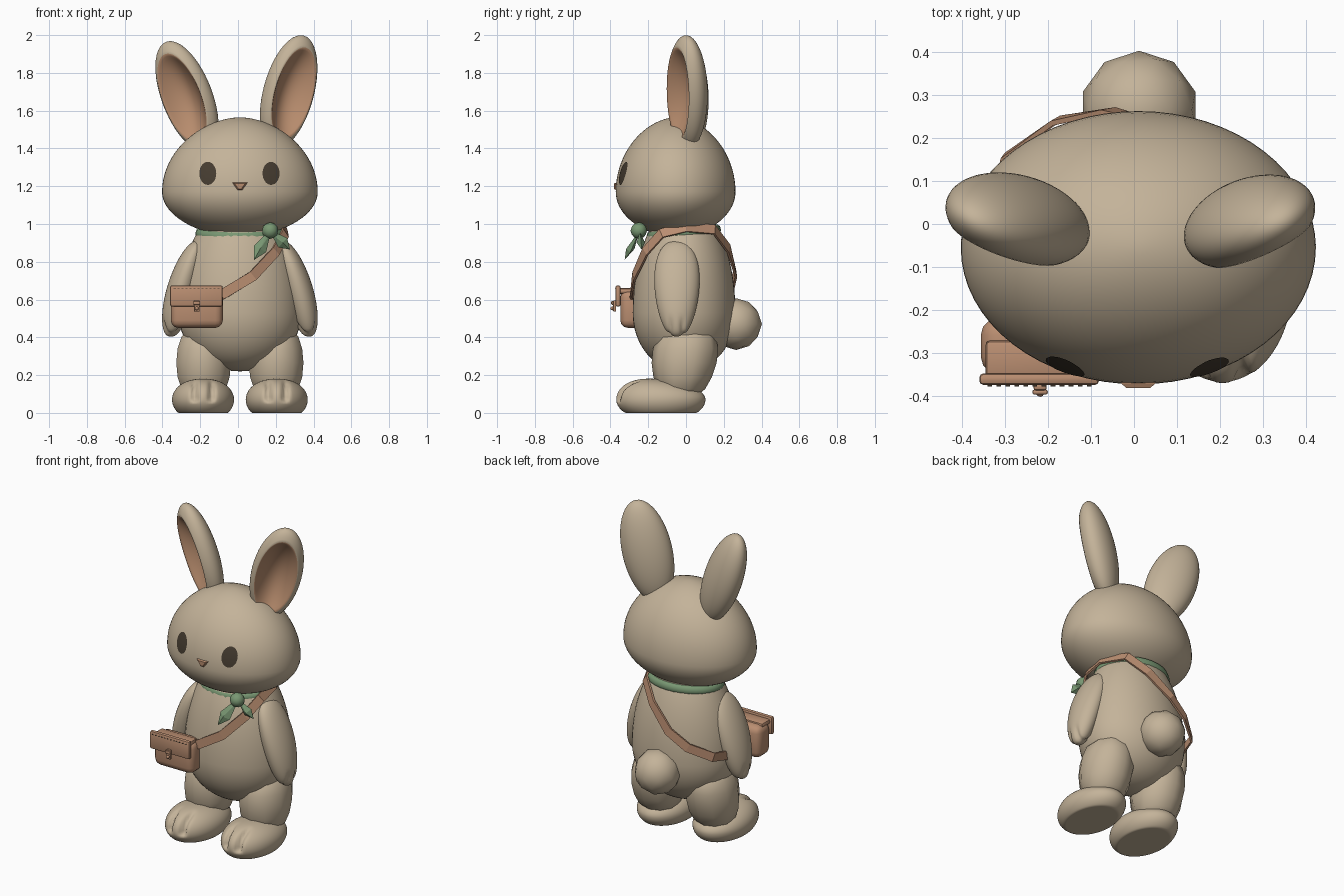
import bpy
import bmesh
import math
from mathutils import Matrix, Vector
from mathutils.bvhtree import BVHTree

cube = bpy.data.objects.get("Cube")
if cube:
    bpy.data.objects.remove(cube)

CX = 0.01  # mirror plane of the body


def material(name, rgb):
    m = bpy.data.materials.new(name)
    m.use_nodes = True
    m.diffuse_color = (*rgb, 1)
    for node in m.node_tree.nodes:
        if node.type == 'BSDF_PRINCIPLED':
            node.inputs["Base Color"].default_value = (*rgb, 1)
    return m


FUR = material("fur beige", (0.55, 0.45, 0.32))
PINK = material("ear peach", (0.48, 0.265, 0.155))
LEATHER = material("leather tan", (0.49, 0.27, 0.165))
GREEN = material("scarf green", (0.19, 0.31, 0.17))
DARK = material("eye dark brown", (0.06, 0.045, 0.03))


def finish(name, bm, *mats, smooth=True, sharp=None):
    bmesh.ops.recalc_face_normals(bm, faces=bm.faces)
    mesh = bpy.data.meshes.new(name)
    for f in bm.faces:
        f.smooth = smooth
    bm.to_mesh(mesh)
    bm.free()
    if sharp:
        mesh.set_sharp_from_angle(angle=math.radians(sharp))
    for m in mats:
        mesh.materials.append(m)
    obj = bpy.data.objects.new(name, mesh)
    bpy.context.collection.objects.link(obj)
    return obj


def blob(name, mat, shape, u=48, v=32):
    """Unit sphere reshaped by a function of its points."""
    bm = bmesh.new()
    bmesh.ops.create_uvsphere(bm, u_segments=u, v_segments=v, radius=1)
    for vert in bm.verts:
        vert.co = shape(vert.co.copy())
    return finish(name, bm, mat)


def swell(p, power):
    """Make the rings fuller (power < 1) or more pointed (power > 1)."""
    r = math.hypot(p.x, p.y)
    k = r ** (power - 1) if r > 1e-4 else 0
    return Vector((p.x * k, p.y * k, p.z))


def groove(t, spots, width):
    return sum(math.exp(-((t - s) / width) ** 2) for s in spots)


def box(name, mat, center, size, bevel=0.0, segments=3):
    bm = bmesh.new()
    bmesh.ops.create_cube(bm, size=1)
    bmesh.ops.transform(bm, matrix=Matrix.Translation(center) @ Matrix.Diagonal((*size, 1)), verts=bm.verts)
    if bevel:
        bmesh.ops.bevel(bm, geom=bm.edges[:], offset=bevel, segments=segments, profile=0.5, affect='EDGES')
    return finish(name, bm, mat, sharp=35)


def hull(name, mat, points):
    bm = bmesh.new()
    verts = [bm.verts.new(p) for p in points]
    bmesh.ops.convex_hull(bm, input=verts)
    return finish(name, bm, mat, smooth=False)


def ball(name, mat, center, radius, level):
    bm = bmesh.new()
    bmesh.ops.create_icosphere(bm, subdivisions=level, radius=radius, matrix=Matrix.Translation(center))
    return finish(name, bm, mat)


# Head and body
def head_shape(p):
    q = swell(p, 1.12)
    return Vector((CX + 0.412 * q.x, -0.055 + 0.317 * q.y, 1.17 + q.z * (0.395 if q.z > 0 else 0.24)))


def body_shape(p):
    q = swell(p, 1.12 if p.z > 0 else 0.95)
    return Vector((CX + 0.325 * q.x, -0.01 + 0.272 * q.y, 0.53 + q.z * (0.62 if q.z > 0 else 0.31)))


head = blob("head", FUR, head_shape, 64, 40)
blob("body", FUR, body_shape)
ball("tail", FUR, (0.012, 0.265, 0.47), 0.137, 2)

# Eyes: thin discs laid on the head
tree = BVHTree.FromPolygons([v.co for v in head.data.vertices], [f.vertices for f in head.data.polygons])
for side, x in (("right", -0.16), ("left", 0.175)):
    bm = bmesh.new()
    bmesh.ops.create_uvsphere(bm, u_segments=28, v_segments=12, radius=1)
    bmesh.ops.delete(bm, geom=[v for v in bm.verts if v.co.z < -0.01], context='VERTS')
    for v in bm.verts:
        start = Vector((x + 0.045 * v.co.x, -1, 1.268 + 0.061 * v.co.y))
        hit, normal, _, _ = tree.ray_cast(start, Vector((0, 1, 0)))
        v.co = hit + Vector((0, -0.004, 0))
    eye = finish(side + "_eye", bm, DARK)
    if eye.data.polygons[0].normal.y > 0:
        eye.data.flip_normals()

# Nose
hull("nose", PINK, [(CX + dx * k, y, 1.205 + dz * k)
                    for dx, dz in ((-0.04, 0.014), (0.04, 0.014), (0.012, -0.027), (-0.012, -0.027))
                    for y, k in ((-0.34, 1), (-0.37, 1), (-0.38, 0.7))])


# Ears: dished in front, round behind
def ear(name, center, tilt, turn):
    rim = 0.8
    bm = bmesh.new()
    bmesh.ops.create_uvsphere(bm, u_segments=48, v_segments=40, radius=1)
    place = (Matrix.Translation(center) @ Matrix.Rotation(math.radians(tilt), 4, 'Y')
             @ Matrix.Rotation(math.radians(turn), 4, 'Z'))
    for f in bm.faces:
        c = f.calc_center_median()
        f.material_index = int(c.z > 0 and math.hypot(c.x, c.y) < rim)
    for v in bm.verts:
        u, w, front = v.co
        rho = math.hypot(u, w)
        y = -0.095 * front
        if front > 0 and rho < rim:
            y = -0.095 * math.sqrt(1 - rim * rim) + 0.085 * (1 - (rho / rim) ** 2)
        v.co = place @ Vector((0.145 * u, y, 0.31 * w))
    return finish(name, bm, FUR, PINK)


ear("right_ear", (-0.27, 0.01, 1.675), -21, -30)
ear("left_ear", (0.268, 0.005, 1.698), 15, 30)

# Arms, legs and feet
for side, s in (("right", -1), ("left", 1)):
    def arm_shape(p):
        q = swell(p, 0.8)
        cut = 0.22 * groove(p.y, (-0.3, 0.25), 0.1) * min(1, max(0, -p.z - 0.55) * 4)
        x = 0.31 - 0.07 * q.z - 0.015 * q.z ** 2 + 0.078 * q.x * (1 - cut)
        y = -0.048 + 0.118 * q.y * (1 + 0.16 * q.z)
        return Vector((CX + s * x, y, 0.657 + 0.253 * q.z * (1 - 0.2 * cut)))

    def leg_shape(p):
        q = swell(p, 0.6)
        y = -0.01 + 0.02 * q.z + 0.172 * q.y * (1 + 0.14 * q.z)
        return Vector((CX + s * (0.192 + 0.152 * q.x), y, 0.265 + 0.195 * q.z))

    def foot_shape(p):
        q = swell(p, 0.85)
        toe = min(1, max(0, -p.y - 0.35) * 3) * min(1, max(0, p.z + 0.15) * 5)
        cut = 0.14 * groove(p.x, (-0.27, 0.27), 0.09) * toe
        lift = 0.108 - 0.022 * q.y
        z = 0.07 + (q.z * lift if q.z > 0 else max(q.z * 0.11, -0.07))
        return Vector((CX + s * (0.195 + 0.164 * q.x),
                       -0.133 + 0.236 * q.y * (1 - cut), z * (1 - 0.5 * cut)))

    blob(side + "_arm", FUR, arm_shape)
    blob(side + "_leg", FUR, leg_shape, 10, 8)
    blob(side + "_foot", FUR, foot_shape, 80, 40)

# Scarf: neck band, knot and two pointed ends
bm = bmesh.new()
rows = []
for i in range(32):
    a = math.tau * i / 32
    out = Vector((math.cos(a), math.sin(a), 0))
    row = []
    for j in range(8):
        b = math.tau * j / 8
        k = 1 + 0.11 * math.cos(b)
        z = 0.95 + 0.018 * out.y + 0.03 * math.sin(b)
        row.append(bm.verts.new((CX + 0.213 * out.x * k, -0.012 + 0.178 * out.y * k, z)))
    rows.append(row)
for i in range(32):
    r0, r1 = rows[i], rows[(i + 1) % 32]
    for j in range(8):
        bm.faces.new((r0[j], r1[j], r1[(j + 1) % 8], r0[(j + 1) % 8]))
finish("scarf_band", bm, GREEN)
ball("scarf_knot", GREEN, (0.17, -0.25, 0.965), 0.044, 2)


def scarf_end(name, base, tip, width):
    base, tip = Vector(base), Vector(tip)
    mid = base.lerp(tip, 0.6)
    across = (tip - base).cross(Vector((0, 1, 0))).normalized() * width
    depth = Vector((0, 0.022, 0))
    hull(name, GREEN, [base + across * 0.25, base - across * 0.25, mid + across, mid - across,
                       mid + depth, mid - depth, tip])


scarf_end("scarf_end_right", (0.165, -0.25, 0.955), (0.085, -0.325, 0.81), 0.036)
scarf_end("scarf_end_left", (0.18, -0.245, 0.955), (0.275, -0.235, 0.865), 0.034)

# Shoulder strap: a flat ribbon around the body
path = [Vector(p) for p in (
    (-0.22, -0.245, 0.56), (-0.07, -0.29, 0.635), (0.08, -0.275, 0.725), (0.2, -0.215, 0.855),
    (0.25, -0.13, 0.95), (0.25, 0.0, 0.985), (0.18, 0.15, 0.97), (0.08, 0.225, 0.87),
    (-0.06, 0.262, 0.74), (-0.18, 0.24, 0.66), (-0.3, 0.155, 0.6), (-0.335, 0.0, 0.57),
    (-0.3, -0.15, 0.56))]
bm = bmesh.new()
rows = []
for i, p in enumerate(path):
    along = (path[(i + 1) % len(path)] - path[i - 1]).normalized()
    out = Vector((p.x - CX, p.y * 1.4, 0.08 if p.z > 0.9 else 0)).normalized()
    wide = along.cross(out).normalized() * 0.027
    thick = wide.cross(along).normalized() * 0.006
    rows.append([bm.verts.new(p + wide * a + thick * b) for a, b in ((1, 1), (1, -1), (-1, -1), (-1, 1))])
for i, r0 in enumerate(rows):
    r1 = rows[(i + 1) % len(rows)]
    for j in range(4):
        bm.faces.new((r0[j], r1[j], r1[(j + 1) % 4], r0[(j + 1) % 4]))
finish("strap", bm, LEATHER, smooth=False)

# Satchel with flap, clasp and stitching
box("bag", LEATHER, (-0.218, -0.283, 0.55), (0.275, 0.13, 0.2), 0.04)
box("bag_flap", LEATHER, (-0.22, -0.36, 0.619), (0.278, 0.027, 0.112), 0.01, 2)
box("flap_top", LEATHER, (-0.22, -0.315, 0.645), (0.25, 0.09, 0.03), 0.012, 2)
box("clasp_tab", LEATHER, (-0.218, -0.378, 0.566), (0.03, 0.016, 0.06), 0.005, 2)
box("clasp_bar", LEATHER, (-0.218, -0.39, 0.582), (0.036, 0.012, 0.02), 0.005, 2)
ball("clasp_stud", LEATHER, (-0.218, -0.391, 0.553), 0.01, 2)
for i in range(12):
    box("stitch", DARK, (-0.335 + 0.021 * i, -0.3745, 0.657), (0.011, 0.004, 0.004))
